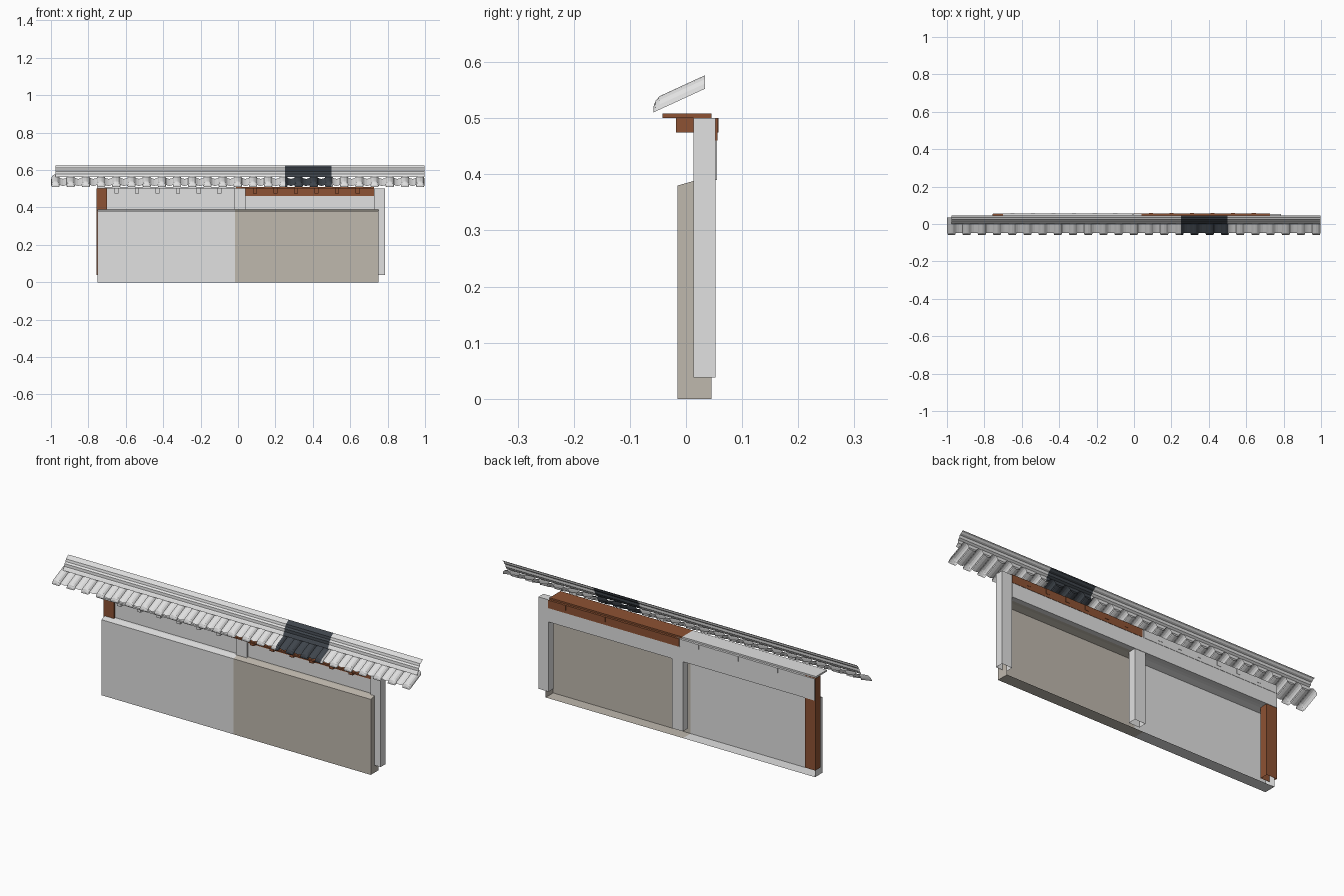
import bpy, math

if "Cube" in bpy.data.objects:
    bpy.data.objects.remove(bpy.data.objects["Cube"])


def material(name, rgb):
    m = bpy.data.materials.new(name)
    m.diffuse_color = (*rgb, 1)
    m.use_nodes = True
    m.node_tree.nodes["Principled BSDF"].inputs["Base Color"].default_value = m.diffuse_color
    return m


GREY = material("pale grey", (0.75, 0.75, 0.75))
TAN = material("warm plaster", (0.52, 0.48, 0.42))
BROWN = material("brown wood", (0.27, 0.085, 0.033))
SLATE = material("dark slate", (0.05, 0.06, 0.073))


def mesh(name, verts, faces, mats, rule=None):
    me = bpy.data.meshes.new(name)
    me.from_pydata(verts, [], faces)
    for m in mats:
        me.materials.append(m)
    if rule:
        for p in me.polygons:
            p.material_index = rule(p.center)
    ob = bpy.data.objects.new(name, me)
    bpy.context.collection.objects.link(ob)
    return ob


def box(name, x0, x1, y0, y1, z0, z1, mat, bottom=True):
    v = [(x, y, z) for z in (z0, z1) for x, y in ((x0, y0), (x1, y0), (x1, y1), (x0, y1))]
    f = [(4, 5, 6, 7), (0, 1, 5, 4), (1, 2, 6, 5), (2, 3, 7, 6), (3, 0, 4, 7)]
    if bottom:
        f.append((3, 2, 1, 0))
    return mesh(name, v, f, [mat])


# Wall panels: shells open at the back, with a sloping top and one outer end
def wall(name, x0, x1, mat, outer):
    prof = [(0.045, 0.0), (-0.015, 0.0), (-0.015, 0.38), (0.013, 0.388), (0.045, 0.392)]
    n = len(prof)
    v = [(x, y, z) for x in (x0, x1) for y, z in prof]
    f = [(i, i + n, i + n + 1, i + 1) for i in range(n - 1)]
    f.append(tuple(range(n)) if outer == 0 else tuple(reversed(range(n, 2 * n))))
    mesh(name, v, f, [mat])


wall("wall_panel_left", -0.75, -0.015, GREY, 0)
wall("wall_panel_right", -0.015, 0.75, TAN, 1)

# Posts
for name, x0, x1, mat in (("post_left", -0.757, -0.70, BROWN),
                          ("post_middle", -0.02, 0.04, GREY),
                          ("post_right", 0.728, 0.785, GREY)):
    box(name, x0, x1, 0.013, 0.053, 0.038, 0.5, mat, bottom=False)

# Beams, top plates and brackets for each half
for side, x0, x1, mat, first in (("left", -0.755, -0.01, GREY, -0.65),
                                 ("right", -0.01, 0.728, BROWN, 0.09)):
    box("lower_beam_" + side, x0, x1, 0.022, 0.055, 0.39, 0.46, GREY)
    bx0 = x0 if side == "left" else 0.0
    box("upper_beam_" + side, bx0, x1, 0.022, 0.0565, 0.46, 0.5, mat)
    box("top_plate_" + side, x0, x1, -0.042, 0.045, 0.5, 0.508, mat)
    for i in range(6):
        cx = first + i * 0.11
        box(f"bracket_{side}_{i + 1}", cx - 0.011, cx + 0.011, -0.018, 0.058, 0.475, 0.5, mat)


# Roof: slate section between x = 0.25 and 0.5, the rest grey
def roof_rule(c):
    return 1 if 0.25 < c.x < 0.5 else 0


def base_z(y):
    return 0.514 + (y + 0.05) * 0.46


verts, faces = [], []


def add_grid(rows):
    start, n = len(verts), len(rows[0])
    for r in rows:
        verts.extend(r)
    for j in range(len(rows) - 1):
        for i in range(n - 1):
            a = start + j * n + i
            faces.append((a, a + 1, a + n + 1, a + n))


STEP, HW, COUNT = 1.95 / 24, 0.0225, 25
for k in range(COUNT):
    cx = -0.976 + k * STEP
    # rounded cover tile with closed, bevelled front end
    rows = []
    for y, sx, sz in ((-0.058, 0.85, 0.0), (-0.058, 0.85, 0.42), (-0.054, 0.95, 0.8),
                      (-0.047, 1.0, 1.0), (0.034, 1.0, 1.0)):
        rows.append([(cx - math.cos(math.pi * i / 8) * HW * sx, y,
                      base_z(y) + 0.024 * sz * math.sin(math.pi * i / 8)) for i in range(9)])
    add_grid(rows)
    # shallow pan tile between covers
    if k < COUNT - 1:
        a, b = cx + HW - 0.004, cx + STEP - HW + 0.004
        add_grid([[(a + (b - a) * i / 4, y, base_z(y) + 0.008 - 0.008 * math.sin(math.pi * i / 4))
                   for i in range(5)] for y in (-0.048, 0.034)])
mesh("roof_tiles", verts, faces, [GREY, SLATE], roof_rule)

# Ridge: thin stepped sheet
verts, faces = [], []
ridge = [(0.0, 0.562), (0.007, 0.574), (0.011, 0.578), (0.012, 0.592), (0.021, 0.599),
         (0.024, 0.611), (0.033, 0.615), (0.038, 0.621), (0.046, 0.624)]
add_grid([[(x, y, z) for x in (-0.975, 0.25, 0.5, 0.998)] for y, z in ridge])
mesh("roof_ridge", verts, faces, [GREY, SLATE], roof_rule)
